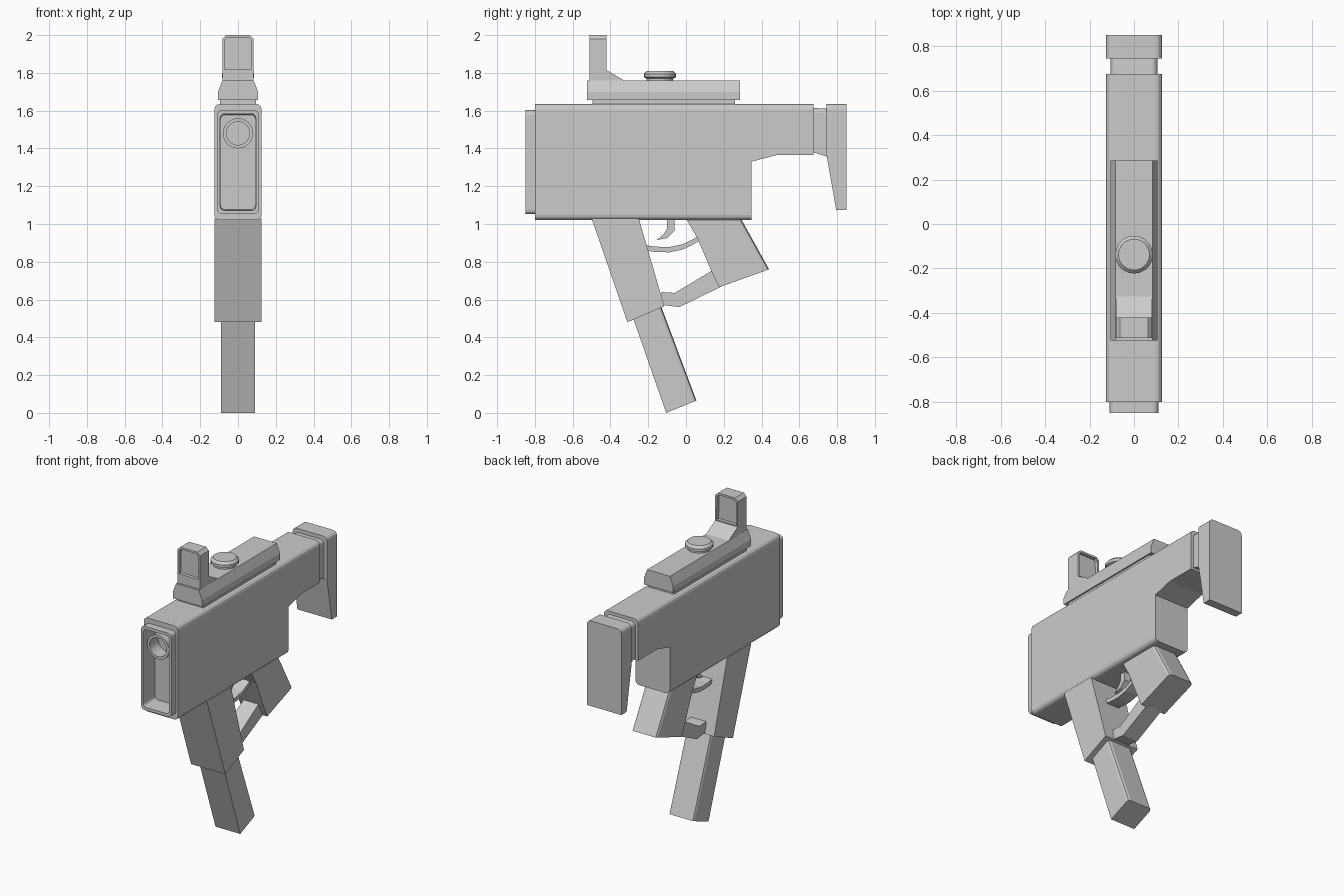
import bpy, bmesh, math
from mathutils import Matrix

if "Cube" in bpy.data.objects:
    bpy.data.objects.remove(bpy.data.objects["Cube"])


def prism(name, profile, half, rounded=(), r=0.02, seg=3, edit=None):
    """Extrude a side profile (y, z) across x; round both side edges of the listed profile segments."""
    bm = bmesh.new()
    n = len(profile)
    a = [bm.verts.new((-half, y, z)) for y, z in profile]
    b = [bm.verts.new((half, y, z)) for y, z in profile]
    bm.faces.new(a)
    bm.faces.new(b[::-1])
    for i in range(n):
        j = (i + 1) % n
        bm.faces.new((a[i], b[i], b[j], a[j]))
    bmesh.ops.recalc_face_normals(bm, faces=bm.faces)
    if rounded:
        edges = [bm.edges.get((s[i], s[(i + 1) % n])) for s in (a, b) for i in rounded]
        bmesh.ops.bevel(bm, geom=edges, offset=r, segments=seg, profile=0.5, affect='EDGES')
    if edit:
        edit(bm)
    return finish(name, bm)


def finish(name, bm):
    bmesh.ops.recalc_face_normals(bm, faces=bm.faces)
    me = bpy.data.meshes.new(name)
    bm.to_mesh(me)
    bm.free()
    ob = bpy.data.objects.new(name, me)
    bpy.context.collection.objects.link(ob)
    return ob


def lathe(name, rings, origin, rot=Matrix(), n=24):
    """Revolve (radius, height) rings round z, then rotate and place."""
    bm = bmesh.new()
    loops = [[bm.verts.new((r * math.cos(2 * math.pi * i / n), r * math.sin(2 * math.pi * i / n), h))
              for i in range(n)] for r, h in rings]
    for p, q in zip(loops, loops[1:]):
        for i in range(n):
            bm.faces.new((p[i], p[(i + 1) % n], q[(i + 1) % n], q[i]))
    bm.faces.new(loops[0][::-1])
    bm.faces.new(loops[-1])
    bmesh.ops.transform(bm, matrix=Matrix.Translation(origin) @ rot, verts=bm.verts)
    return finish(name, bm)


def end_face(bm, sign):
    return max((f for f in bm.faces if f.normal.y * sign > 0.9), key=lambda f: f.calc_area())


def step(bm, face, sx, sz, dy):
    """Extrude an end face, scaling it about its middle and moving it along y."""
    face = bmesh.ops.extrude_discrete_faces(bm, faces=[face])['faces'][0]
    zs = [v.co.z for v in face.verts]
    mid = (min(zs) + max(zs)) / 2
    for v in face.verts:
        v.co.x *= sx
        v.co.z = mid + (v.co.z - mid) * sz
        v.co.y += dy
    return face


def hollow_nose(bm):
    f = step(bm, end_face(bm, -1), 0.88, 0.895, 0)
    f = step(bm, f, 1, 1, -0.05)
    f = step(bm, f, 0.86, 0.93, 0)
    step(bm, f, 0.97, 0.98, 0.12)


def windows(bm):
    for s in (-1, 1):
        bmesh.ops.inset_individual(bm, faces=[end_face(bm, s)], thickness=0.014, depth=0)
        f = max((f for f in bm.faces if f.normal.y * s > 0.9), key=lambda f: f.calc_area())
        step(bm, f, 1, 1, -s * 0.022)


# Receiver with stepped hollow nose
prism("receiver", [(-0.80, 1.02), (0.347, 1.02), (0.347, 1.33), (0.48, 1.365),
                   (0.675, 1.365), (0.675, 1.635), (-0.80, 1.635)],
      0.125, rounded=(0, 5), r=0.028, edit=hollow_nose)

# Barrel with bore
lathe("barrel", [(0.08, 0), (0.08, 0.12), (0.062, 0.12), (0.062, 0.03)],
      (0, -0.71, 1.48), Matrix.Rotation(math.pi / 2, 4, 'X'))

# Magazine well and magazine
prism("magazine_well", [(-0.50, 1.03), (-0.25, 1.03), (-0.115, 0.565), (-0.31, 0.48)], 0.124)
prism("magazine", [(-0.297, 0.55), (-0.145, 0.60), (0.055, 0.065), (-0.105, 0.0)],
      0.09, rounded=(1,), r=0.018, seg=2)

# Grip, brace, guard and trigger
prism("grip", [(0.0, 1.03), (0.29, 1.03), (0.44, 0.76), (0.175, 0.665), (0.135, 0.75), (0.06, 0.925)],
      0.09, rounded=(1,), r=0.02, seg=2)
prism("lower_brace", [(-0.13, 0.64), (-0.06, 0.635), (0.14, 0.755), (0.19, 0.67),
                      (-0.035, 0.56), (-0.13, 0.572)], 0.055)
guard = [(-0.22, 0.888), (-0.16, 0.88), (-0.09, 0.878), (-0.02, 0.892), (0.03, 0.915), (0.08, 0.945)]
prism("trigger_guard", guard + [(y, z - 0.028) for y, z in reversed(guard)], 0.045)
prism("trigger", [(-0.10, 1.03), (-0.06, 1.03), (-0.06, 0.965), (-0.10, 0.925), (-0.155, 0.915),
                  (-0.12, 0.945), (-0.10, 0.975)], 0.022)

# Stock
prism("stock_neck", [(0.66, 1.385), (0.75, 1.355), (0.75, 1.61), (0.66, 1.615)],
      0.105, rounded=(2,), r=0.025)
prism("stock_butt", [(0.745, 1.635), (0.85, 1.635), (0.85, 1.075), (0.795, 1.075), (0.745, 1.36)],
      0.125, rounded=(0,), r=0.028)

# Sight base on its rail
prism("sight_rail", [(-0.495, 1.62), (0.26, 1.62), (0.26, 1.67), (-0.495, 1.67)], 0.095)


def taper_top(bm):
    bmesh.ops.bisect_plane(bm, geom=bm.verts[:] + bm.edges[:] + bm.faces[:],
                           plane_co=(0, 0, 1.70), plane_no=(0, 0, 1))
    for v in bm.verts:
        if v.co.z > 1.75:
            v.co.x *= 0.78


prism("sight_base", [(-0.525, 1.657), (0.285, 1.657), (0.285, 1.76), (-0.525, 1.76)],
      0.106, edit=taper_top)

# Sight post with recessed window
prism("sight_foot", [(-0.512, 1.755), (-0.512, 1.814), (-0.42, 1.814), (-0.318, 1.755)], 0.082)
prism("sight_post", [(-0.512, 1.812), (-0.42, 1.812), (-0.42, 2.0), (-0.512, 2.0)],
      0.082, rounded=(2,), r=0.02, seg=1, edit=windows)

# Knob on the sight
lathe("sight_knob", [(0.07, 1.75), (0.07, 1.77), (0.085, 1.777), (0.085, 1.795), (0.07, 1.81)],
      (0, -0.138, 0), n=20)
